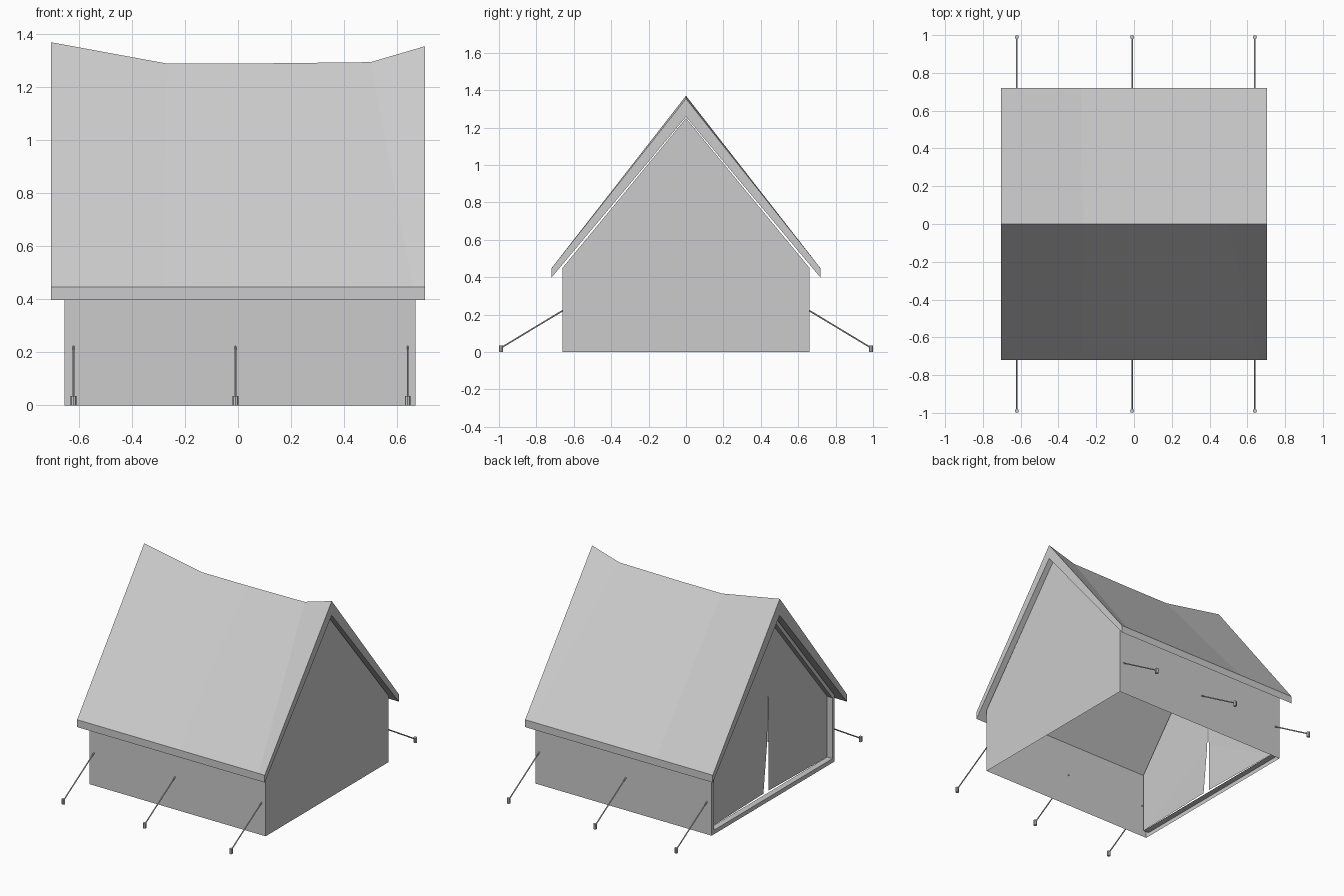
import bpy, bmesh
from mathutils import Vector

if "Cube" in bpy.data.objects:
    bpy.data.objects.remove(bpy.data.objects["Cube"])


def finish(name, bm):
    bmesh.ops.remove_doubles(bm, verts=bm.verts, dist=0.0005)
    bmesh.ops.recalc_face_normals(bm, faces=bm.faces)
    me = bpy.data.meshes.new(name)
    bm.to_mesh(me)
    bm.free()
    ob = bpy.data.objects.new(name, me)
    bpy.context.collection.objects.link(ob)
    return ob


def face(bm, pts):
    return bm.faces.new([bm.verts.new(p) for p in pts])


def gable(x, half, base, eave, apex):
    return [Vector((x, y, z)) for y, z in
            [(-half, base), (-half, eave), (0, apex), (half, eave), (half, base)]]


def bridge(bm, a, b, closed):
    n = len(a)
    for i in range(n if closed else n - 1):
        j = (i + 1) % n
        face(bm, [a[i], a[j], b[j], b[i]])


# Tent body: open-bottomed shell, closed rear gable, recessed entrance frame
bm = bmesh.new()
rear = gable(0.67, 0.66, 0, 0.45, 1.25)
front = gable(-0.655, 0.66, 0, 0.45, 1.25)
inner = gable(-0.655, 0.637, 0.028, 0.44, 1.213)
recess = gable(-0.615, 0.637, 0.028, 0.44, 1.213)
bridge(bm, rear, front, False)
bridge(bm, front, inner, True)
bridge(bm, inner, recess, True)
face(bm, rear)
finish("tent_body", bm)

# Entrance flaps, with a narrow slit opening between them
for side, s in (("left", 1), ("right", -1)):
    bm = bmesh.new()
    x = -0.615
    corner = (x, s * 0.637, 0.028)
    kink = (x, s * 0.008, 0.37)
    face(bm, [corner, (x, s * 0.637, 0.44), (x, 0, 1.213), (x, 0, 0.72), kink])
    face(bm, [corner, kink, (x + 0.015, s * 0.026, 0.028)])
    finish("entrance_flap_" + side, bm)

# Roof slab with a sagging ridge: (ridge x, eave x, ridge height)
bm = bmesh.new()
rings = []
for rx, ex, rz in [(-0.705, -0.705, 1.37), (-0.27, -0.28, 1.29), (0.06, 0.06, 1.29),
                   (0.5, 0.66, 1.295), (0.705, 0.705, 1.355)]:
    rings.append([(ex, -0.72, 0.447), (rx, 0, rz), (ex, 0.72, 0.447),
                  (ex, 0.72, 0.397), (rx, 0, 1.258), (ex, -0.72, 0.397)])
for a, b in zip(rings, rings[1:]):
    bridge(bm, a, b, True)
for r in (rings[0], rings[-1]):
    face(bm, [r[0], r[1], r[4], r[5]])
    face(bm, [r[1], r[2], r[3], r[4]])
finish("roof", bm)


# Guy ropes and ground pegs on both long sides
def rod(name, a, b, radius, sides):
    a, b = Vector(a), Vector(b)
    d = b - a
    bpy.ops.mesh.primitive_cylinder_add(
        vertices=sides, radius=radius, depth=d.length, location=(a + b) / 2,
        rotation=d.to_track_quat('Z', 'Y').to_euler())
    bpy.context.object.name = name


for s in (-1, 1):
    for x in (-0.62, -0.01, 0.64):
        rod("guy_rope", (x, s * 0.655, 0.224), (x, s * 0.985, 0.025), 0.004, 6)
        rod("ground_peg", (x, s * 0.989, 0), (x, s * 0.989, 0.035), 0.011, 8)
